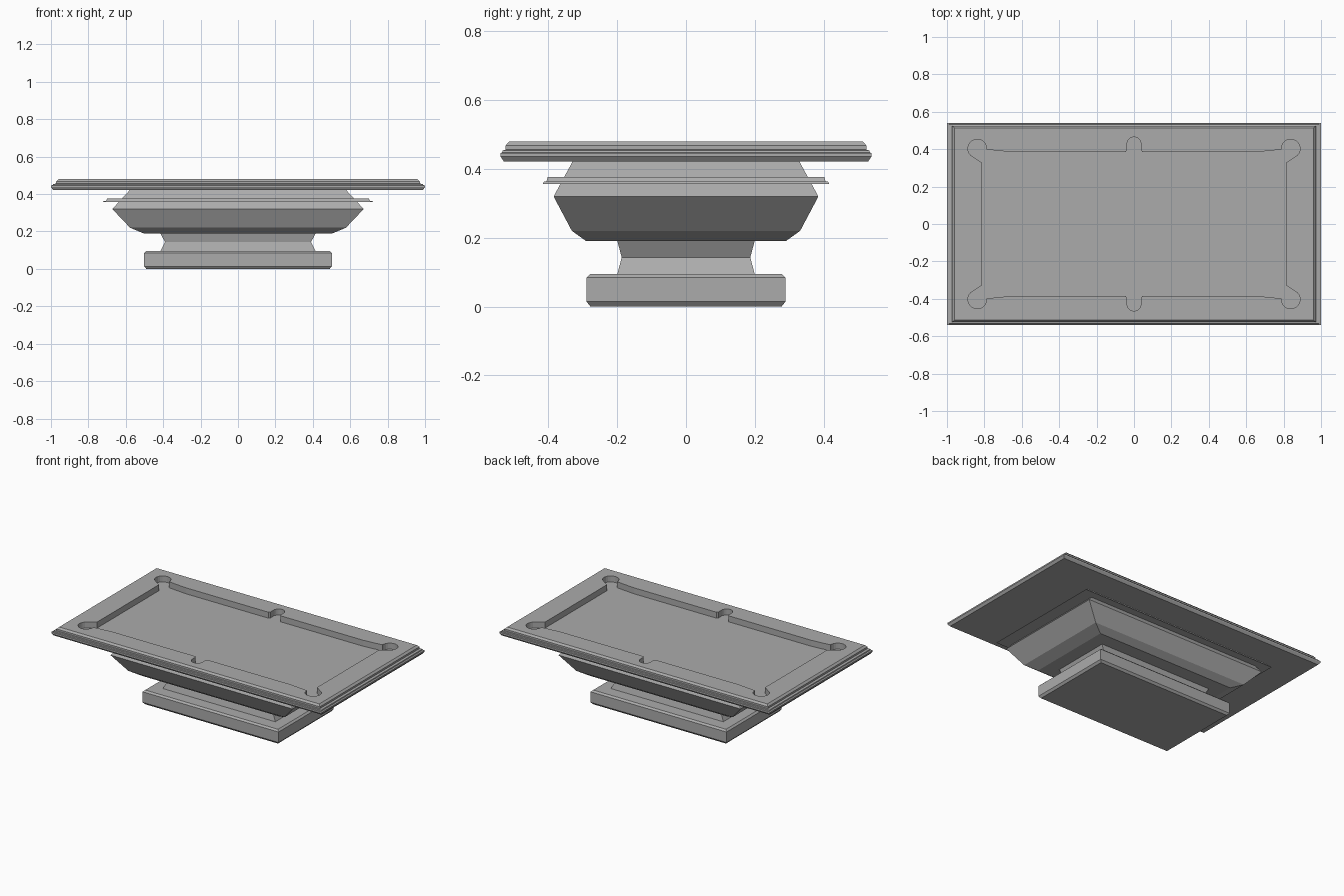
import bpy, bmesh
from math import sin, cos, radians

if "Cube" in bpy.data.objects:
    bpy.data.objects.remove(bpy.data.objects["Cube"])

# Mid grey shared by every part
grey = bpy.data.materials.new("dark_grey")
grey.diffuse_color = (.41, .41, .41, 1)
grey.use_nodes = True
grey.node_tree.nodes["Principled BSDF"].inputs["Base Color"].default_value = grey.diffuse_color


def finish(name, bm):
    bmesh.ops.recalc_face_normals(bm, faces=bm.faces)
    mesh = bpy.data.meshes.new(name)
    bm.to_mesh(mesh)
    bm.free()
    mesh.materials.append(grey)
    obj = bpy.data.objects.new(name, mesh)
    bpy.context.collection.objects.link(obj)
    return obj


def loft(name, rings, closed_ring=False):
    """Stack rectangles (half x, half y, z); cap the ends or join last to first."""
    bm = bmesh.new()
    loops = [[bm.verts.new((sx * x, sy * y, z))
              for sx, sy in ((-1, -1), (1, -1), (1, 1), (-1, 1))]
             for x, y, z in rings]
    pairs = list(zip(loops, loops[1:]))
    if closed_ring:
        pairs.append((loops[-1], loops[0]))
    else:
        bm.faces.new(loops[0])
        bm.faces.new(loops[-1])
    for a, b in pairs:
        for i in range(4):
            j = (i + 1) % 4
            bm.faces.new((a[i], a[j], b[j], b[i]))
    return finish(name, bm)


def arc(cx, cy, r, start, end, steps):
    return [(cx + r * cos(radians(start + (end - start) * i / steps)),
             cy + r * sin(radians(start + (end - start) * i / steps)))
            for i in range(steps + 1)]


# Foot slab with chamfered edges
loft("base", [(.49, .278, 0), (.502, .289, .014), (.502, .289, .084), (.49, .278, .095)])

# Waisted neck
loft("neck", [(.418, .201, .09), (.39, .187, .143), (.418, .201, .195)])

# Faceted body
loft("body", [(.505, .29, .19), (.577, .332, .22), (.672, .385, .32), (.575, .328, .425)])

# Thin ledge around the body
loft("body_trim", [(.625, .355, .357), (.722, .416, .357), (.718, .413, .363),
                   (.705, .406, .364), (.698, .402, .377), (.60, .34, .377)], True)

# Stepped table top: dark chamfer below, small lip, then the rail
top = loft("table_top", [(.988, .53, .422), (1.0, .54, .437), (1.0, .54, .446),
                         (.99, .535, .448), (.988, .533, .454), (.972, .525, .456),
                         (.972, .525, .468), (.96, .514, .48)])

# Outline of the sunken bed: side pocket, cushion, corner pocket, mirrored to four quarters
quarter = arc(0, .428, .037, 90, 0, 6) + [(.037, .395), (.045, .385), (.655, .385), (.74, .393)]
quarter += arc(.838, .403, .05, 185, -45, 14) + [(.813, .328)]
half = quarter + [(x, -y) for x, y in reversed(quarter)]
outline = half + [(-x, y) for x, y in reversed(half[1:-1])]

bm = bmesh.new()
face = bm.faces.new([bm.verts.new((x, y, .44)) for x, y in outline])
extruded = bmesh.ops.extrude_face_region(bm, geom=[face])["geom"]
bmesh.ops.translate(bm, vec=(0, 0, .1),
                    verts=[v for v in extruded if isinstance(v, bmesh.types.BMVert)])
cutter = finish("bed_cutter", bm)
cutter.hide_render = True

# Carve the bed, then drop the cutter
mod = top.modifiers.new("bed", 'BOOLEAN')
mod.operation = 'DIFFERENCE'
mod.solver = 'EXACT'
mod.object = cutter
bpy.context.view_layer.objects.active = top
bpy.ops.object.modifier_apply(modifier=mod.name)
bpy.data.objects.remove(cutter)
